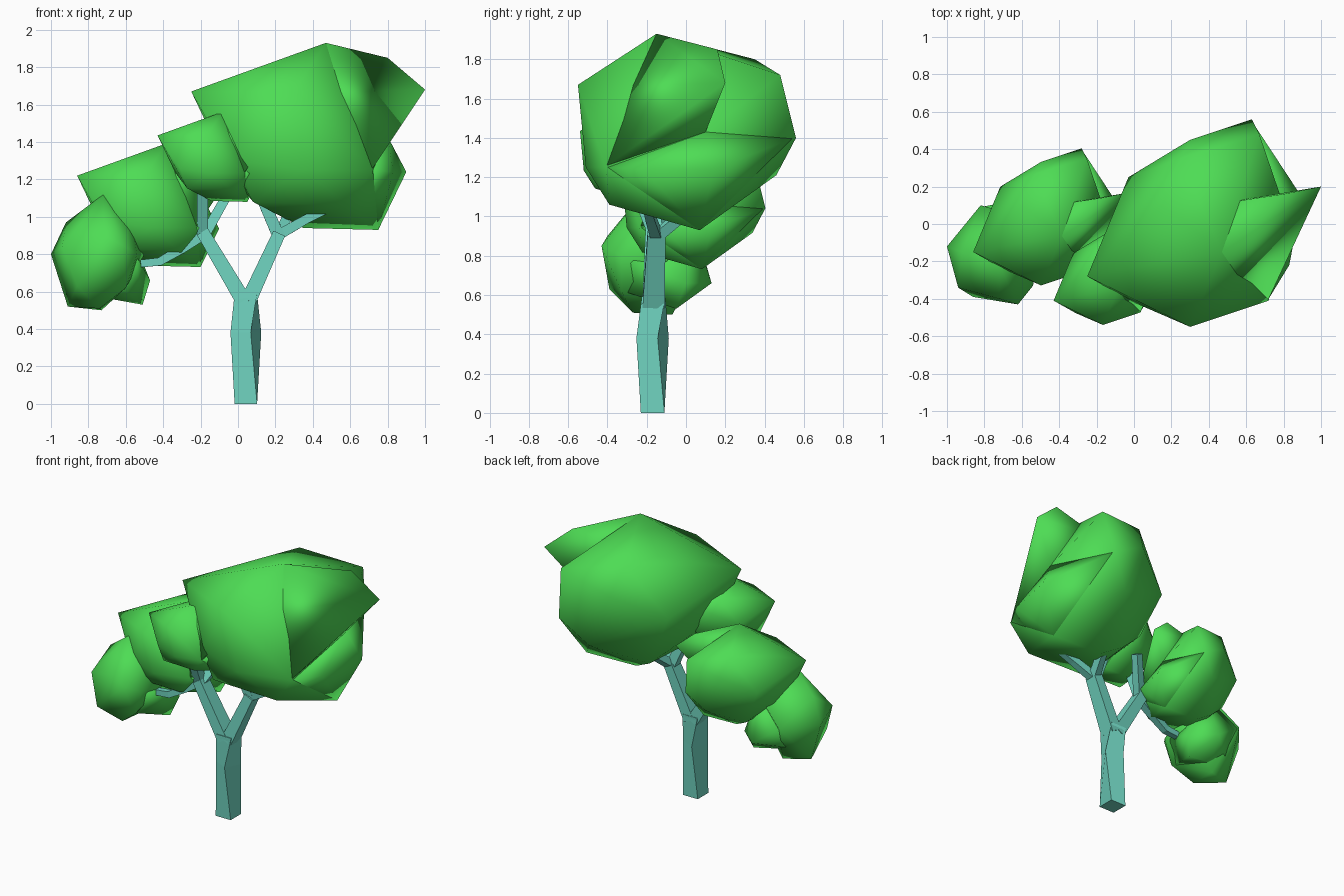
import bpy, bmesh
from math import radians
from mathutils import Vector, Matrix


def material(name, rgb):
    m = bpy.data.materials.new(name)
    m.diffuse_color = (*rgb, 1)
    return m


LEAF = material("leaf_green", (0.076, 0.72, 0.09))
BARK = material("bark_teal", (0.16, 0.65, 0.52))


def finish(bm, name, mat, smooth):
    bmesh.ops.recalc_face_normals(bm, faces=bm.faces)
    for f in bm.faces:
        f.smooth = smooth
    me = bpy.data.meshes.new(name)
    bm.to_mesh(me)
    bm.free()
    me.materials.append(mat)
    ob = bpy.data.objects.new(name, me)
    bpy.context.collection.objects.link(ob)
    return ob


def clump(name, lobes, scale=1.0, pivot=(0, 0, 0), target=(0, 0, 0)):
    """Leaf clump: one rounded hull per lobe, scaled about pivot and moved to target."""
    bm = bmesh.new()
    for lobe in lobes:
        vs = [bm.verts.new((Vector(p) - Vector(pivot)) * scale + Vector(target)) for p in lobe]
        bmesh.ops.convex_hull(bm, input=vs)
    loose = [v for v in bm.verts if not v.link_faces]
    bmesh.ops.delete(bm, geom=loose, context='VERTS')
    return finish(bm, name, LEAF, True)


def limb(name, path, depth=1.0, twists=None):
    """Square limb through (x, y, z, half width) points, optionally twisted per ring."""
    bm = bmesh.new()
    pts = [Vector(p[:3]) for p in path]
    rings = []
    for i, p in enumerate(pts):
        t = (pts[min(i + 1, len(pts) - 1)] - pts[max(i - 1, 0)]).normalized()
        side = Vector((0, 1, 0)).cross(t).normalized()
        up = t.cross(side)
        h = path[i][3]
        spin = Matrix.Rotation(radians(twists[i] if twists else 0), 3, t)
        rings.append([bm.verts.new(p + spin @ (side * a * h + up * b * h * depth))
                      for a, b in ((-1, -1), (1, -1), (1, 1), (-1, 1))])
    for r, s in zip(rings, rings[1:]):
        for k in range(4):
            bm.faces.new((r[k], r[(k + 1) % 4], s[(k + 1) % 4], s[k]))
    bm.faces.new(rings[0])
    bm.faces.new(rings[-1])
    return finish(bm, name, BARK, False)


# Crown shape: a main body, an upper right tip and a lower right bulge
tip = (-0.25, -0.28, 1.67)
body = [
    tip, (0.3, -0.55, 1.67), (0.47, -0.15, 1.93), (0.8, 0.1, 1.43), (0.72, -0.41, 1.25),
    (0.58, -0.39, 1.06), (0.08, -0.40, 1.08), (0.35, -0.51, 1.25), (0.0, -0.42, 1.3),
    (0.63, 0.56, 1.4), (0.67, 0.48, 1.72), (0.25, 0.35, 1.80), (-0.03, 0.25, 1.45),
    (0.46, 0.46, 1.21), (0.3, 0.45, 1.6), (0.75, 0.07, 0.93), (0.35, 0.07, 0.94),
    (0.2, 0.13, 1.02), (0.15, 0.1, 1.8), (-0.05, 0.0, 1.25), (0.1, -0.1, 1.09)]
upper_tip = [
    (0.3, -0.53, 1.66), (0.47, -0.15, 1.93), (0.8, 0.16, 1.85), (1.0, 0.2, 1.68),
    (0.8, 0.1, 1.43), (0.86, -0.06, 1.5), (0.72, -0.40, 1.26), (0.4, 0.1, 1.8), (0.5, 0, 1.4)]
lower_bulge = [
    (0.9, 0.14, 1.24), (0.63, 0.55, 1.4), (0.46, 0.45, 1.21), (0.75, 0.07, 0.93),
    (0.83, -0.22, 1.24), (0.8, 0.1, 1.43), (0.72, -0.40, 1.25), (0.58, -0.38, 1.07)]
crown = [body, upper_tip, lower_bulge]

# The same shape, repeated at three sizes
clump("large_crown", crown, 1.0, tip, tip)
clump("left_crown", crown, 0.66, tip, (-0.86, -0.15, 1.22))
clump("small_front_crown", crown, 0.48, tip, (-0.43, -0.41, 1.435))

# Low rounded clump at the far left
clump("low_left_crown", [[
    (-1.0, -0.12, 0.8), (-0.92, -0.15, 0.97), (-0.72, -0.22, 1.12), (-0.72, -0.40, 0.9),
    (-0.62, -0.43, 0.85), (-0.94, -0.34, 0.84), (-0.86, -0.39, 0.63), (-0.91, -0.14, 0.52),
    (-0.74, -0.27, 0.51), (-0.73, -0.07, 0.5), (-0.6, -0.33, 0.62), (-0.54, -0.33, 0.8),
    (-0.82, 0.1, 0.8), (-0.6, 0.04, 1.0), (-0.5, -0.1, 0.8), (-0.57, -0.2, 0.97)],
    [(-0.51, -0.05, 0.53), (-0.47, 0.0, 0.66), (-0.62, 0.13, 0.66), (-0.82, 0.09, 0.8),
     (-0.6, 0.03, 0.98), (-0.72, -0.07, 0.57), (-0.62, -0.32, 0.62), (-0.55, -0.32, 0.8),
     (-0.9, -0.1, 0.6)]])

# Trunk, with its middle ring twisted
limb("trunk", [(0.042, -0.17, 0, 0.06), (0.042, -0.17, 0.38, 0.061), (0.042, -0.165, 0.59, 0.06)],
     twists=(0, -27.5, 0))

# Main fork
limb("left_fork", [(0.03, -0.165, 0.55, 0.042), (-0.19, -0.16, 0.92, 0.034)], depth=1.35)
limb("right_fork", [(0.055, -0.165, 0.55, 0.042), (0.22, -0.15, 0.91, 0.034)], depth=1.35)

# Branches reaching into the leaves
branches = {
    "front_branch": [(-0.19, -0.16, 0.9, 0.03), (-0.19, -0.28, 1.2, 0.028)],
    "middle_branch": [(-0.18, -0.16, 0.9, 0.028), (-0.05, -0.03, 1.13, 0.025)],
    "left_branch": [(-0.18, -0.16, 0.91, 0.03), (-0.3, -0.17, 0.83, 0.026),
                    (-0.42, -0.18, 0.76, 0.022), (-0.52, -0.18, 0.75, 0.02)],
    "inner_branch": [(0.22, -0.15, 0.89, 0.033), (0.12, -0.17, 1.12, 0.03)],
    "right_branch": [(0.21, -0.15, 0.9, 0.028), (0.37, -0.18, 0.99, 0.024), (0.52, -0.2, 1.06, 0.02)],
    "back_branch": [(0.22, -0.15, 0.9, 0.028), (0.27, 0.0, 1.02, 0.025)],
}
for name, path in branches.items():
    limb(name, path)
